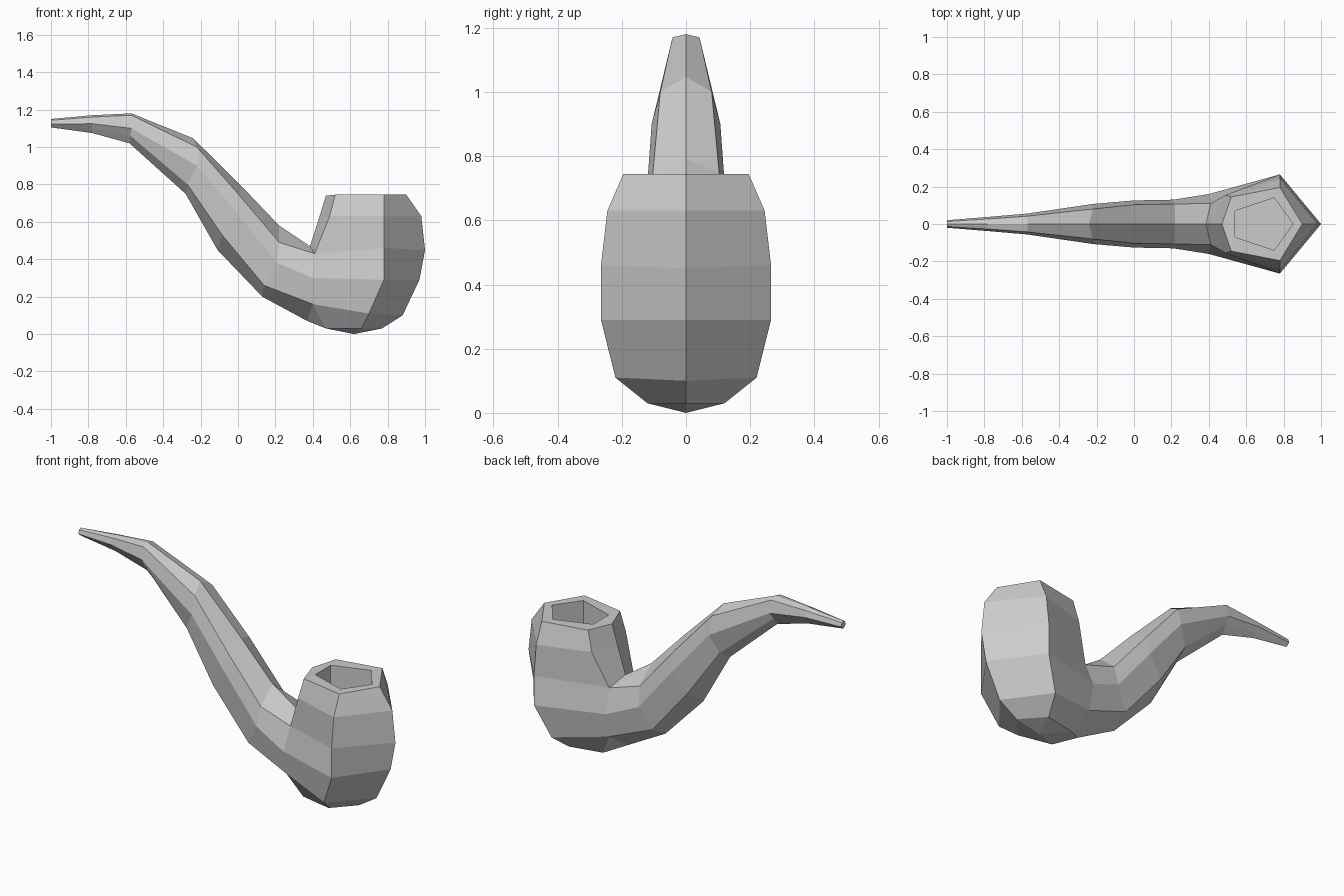
import bpy, bmesh

if "Cube" in bpy.data.objects:
    bpy.data.objects.remove(bpy.data.objects["Cube"])

bm = bmesh.new()
cache = {}


def v(p):
    if p not in cache:
        cache[p] = bm.verts.new(p)
    return cache[p]


def face(*pts):
    bm.faces.new([v(p) for p in pts])


def skin(a, b):
    for i in range(len(a) - 1):
        face(a[i], a[i + 1], b[i + 1], b[i])


# Stem: half cross-sections (top ridge, shoulder, side, lower side, bottom ridge)
stem = [
    [(-1, 0, 1.15), (-1, .013, 1.143), (-1, .02, 1.122), (-1, .01, 1.113), (-1, 0, 1.105)],
    [(-.78, 0, 1.17), (-.78, .027, 1.16), (-.78, .038, 1.125), (-.78, .019, 1.10), (-.78, 0, 1.075)],
    [(-.57, 0, 1.18), (-.57, .042, 1.17), (-.57, .056, 1.10), (-.575, .03, 1.06), (-.58, 0, 1.02)],
    [(-.24, 0, 1.047), (-.22, .08, 1.0), (-.22, .107, .90), (-.27, .08, .80), (-.28, 0, .75)],
    [(.02, 0, .79), (0, .103, .75), (0, .126, .64), (-.085, .105, .53), (-.11, 0, .45)],
    [(.22, 0, .58), (.22, .107, .49), (.21, .13, .38), (.14, .105, .26), (.13, 0, .20)],
    [(.385, 0, .47), (.41, .11, .43), (.4, .16, .30), (.4, .13, .16), (.37, 0, .07)],
]
for a, b in zip(stem, stem[1:]):
    skin(a, b)
face(*stem[0])
top, shoulder, side, low, bottom = stem[-1]

# Bowl outside: half rings from the rim down, meeting the last stem section
rim = [(.47, 0, .74), (.52, .145, .745), (.78, .195, .745), (.9, 0, .745)]
upper = [(.43, 0, .61), (.49, .155, .63), (.78, .245, .63), (.98, 0, .63)]
belly = [top, shoulder, (.78, .265, .46), (1, 0, .45)]
waist = [side, (.78, .265, .29), (.97, 0, .29)]
heel = [low, (.7, .22, .11), (.88, 0, .10)]
foot = [(.47, .08, .03), (.66, .12, .03), (.77, 0, .03)]
skin(rim, upper)
skin(upper, belly)
skin(belly[1:], waist)
skin(waist, heel)
skin(heel, foot)

# Bowl underside
back, tip = (.47, 0, .03), (.62, 0, 0)
face(low, bottom, foot[0])
face(bottom, back, foot[0])
for a, b in zip([back] + foot, foot):
    face(a, b, tip)

# Tobacco chamber
outline = [(.54, 0), (.54, .07), (.75, .14), (.85, 0)]
mouth = [(x, y, .745) for x, y in outline]
floor = [(x, y, .40) for x, y in outline]
skin(rim, mouth)
skin(mouth, floor)
face(*floor)

# Mirror the half to the other side
bmesh.ops.mirror(bm, geom=bm.verts[:] + bm.edges[:] + bm.faces[:],
                 axis='Y', merge_dist=.001)
bmesh.ops.recalc_face_normals(bm, faces=bm.faces[:])
mesh = bpy.data.meshes.new("smoking_pipe")
bm.to_mesh(mesh)
bm.free()
bpy.context.collection.objects.link(bpy.data.objects.new("smoking_pipe", mesh))
